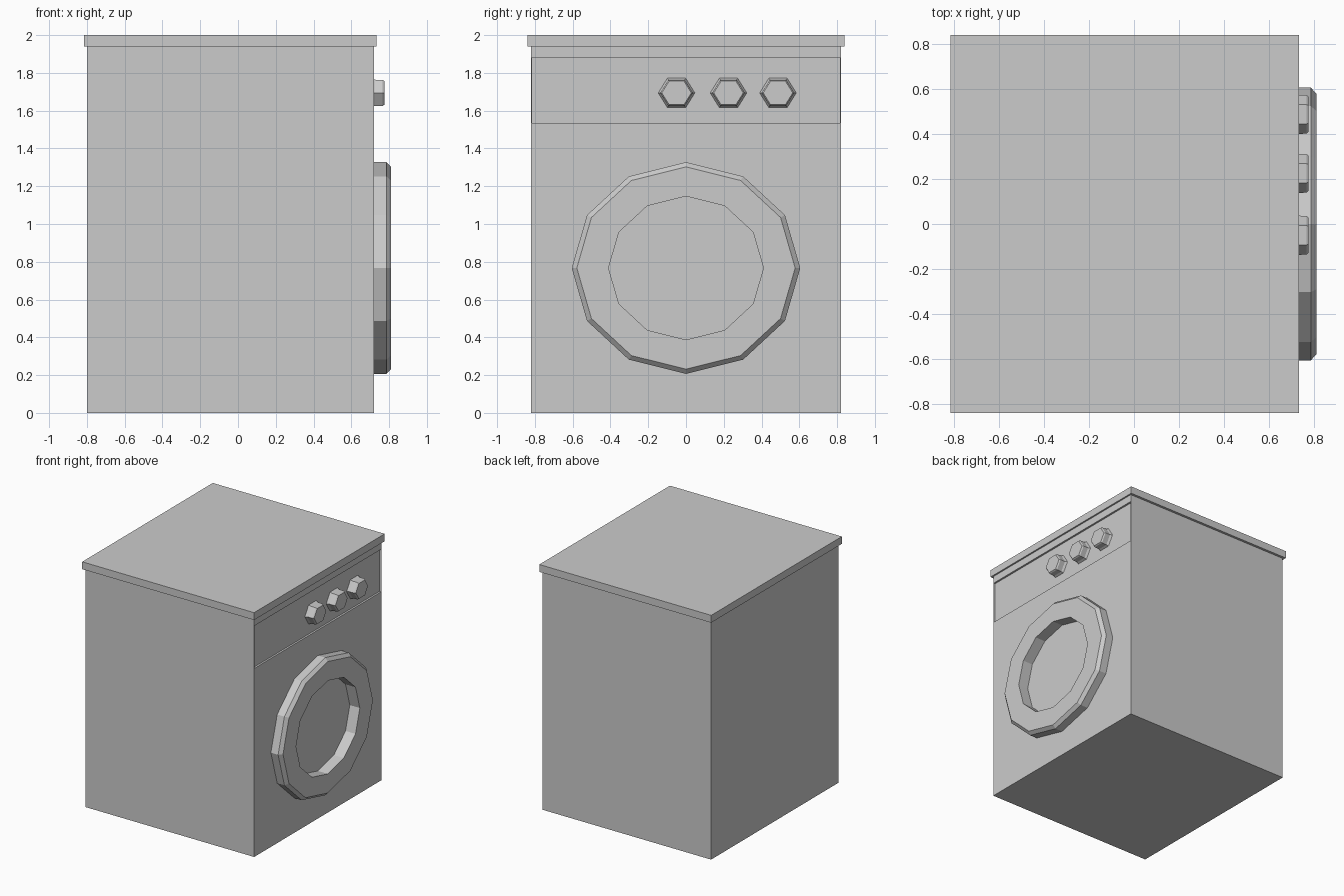
import bpy, bmesh
from math import sin, cos, tau
from mathutils import Vector

if "Cube" in bpy.data.objects:
    bpy.data.objects.remove(bpy.data.objects["Cube"])


def finish(bm, name):
    bmesh.ops.recalc_face_normals(bm, faces=bm.faces)
    mesh = bpy.data.meshes.new(name)
    bm.to_mesh(mesh)
    bm.free()
    obj = bpy.data.objects.new(name, mesh)
    bpy.context.collection.objects.link(obj)
    return obj


def box_bm(lo, hi):
    lo, hi = Vector(lo), Vector(hi)
    bm = bmesh.new()
    bmesh.ops.create_cube(bm, size=1)
    bmesh.ops.scale(bm, vec=hi - lo, verts=bm.verts)
    bmesh.ops.translate(bm, vec=(lo + hi) / 2, verts=bm.verts)
    return bm


def turned(name, profile, sides, y, z, squash=0.926, cap=False, loop=False):
    """Sweep (x, radius) points around an axis along x, slightly flattened in z."""
    bm = bmesh.new()
    rings = [[bm.verts.new((x, y + r * cos(tau * i / sides),
                            z + squash * r * sin(tau * i / sides)))
              for i in range(sides)] for x, r in profile]
    pairs = list(zip(rings, rings[1:]))
    if loop:
        pairs.append((rings[-1], rings[0]))
    for a, b in pairs:
        for i in range(sides):
            j = (i + 1) % sides
            bm.faces.new((a[i], a[j], b[j], b[i]))
    if cap:
        bm.faces.new(rings[0])
        bm.faces.new(rings[-1])
    return finish(bm, name)


# Cabinet with a shallow recessed control panel on the +x side
FRONT = 0.72
bm = box_bm((-0.80, -0.82, 0), (FRONT, 0.82, 1.94))
for height in (1.53, 1.885):
    bmesh.ops.bisect_plane(bm, geom=bm.verts[:] + bm.edges[:] + bm.faces[:],
                           plane_co=(0, 0, height), plane_no=(0, 0, 1))
panel = [f for f in bm.faces
         if f.calc_center_median().x > FRONT - 0.01
         and 1.53 < f.calc_center_median().z < 1.885]
bmesh.ops.recalc_face_normals(bm, faces=bm.faces)
bmesh.ops.inset_region(bm, faces=panel, thickness=0.006)
bmesh.ops.inset_region(bm, faces=panel, thickness=0.0005, depth=-0.015)
finish(bm, "cabinet")

# Overhanging top
finish(box_bm((-0.815, -0.84, 1.94), (0.733, 0.84, 2.0)), "top_lid")

# Door ring, open in the middle
turned("door_ring", [(0.715, 0.605), (0.785, 0.605), (0.81, 0.578),
                     (0.81, 0.41), (0.715, 0.41)], 12, 0, 0.767, loop=True)

# Control knobs
for n, y in enumerate((-0.05, 0.225, 0.487)):
    turned(f"knob_{n + 1}", [(0.70, 0.10), (0.722, 0.087), (0.765, 0.086),
                             (0.775, 0.078)], 6, y, 1.694, cap=True)
